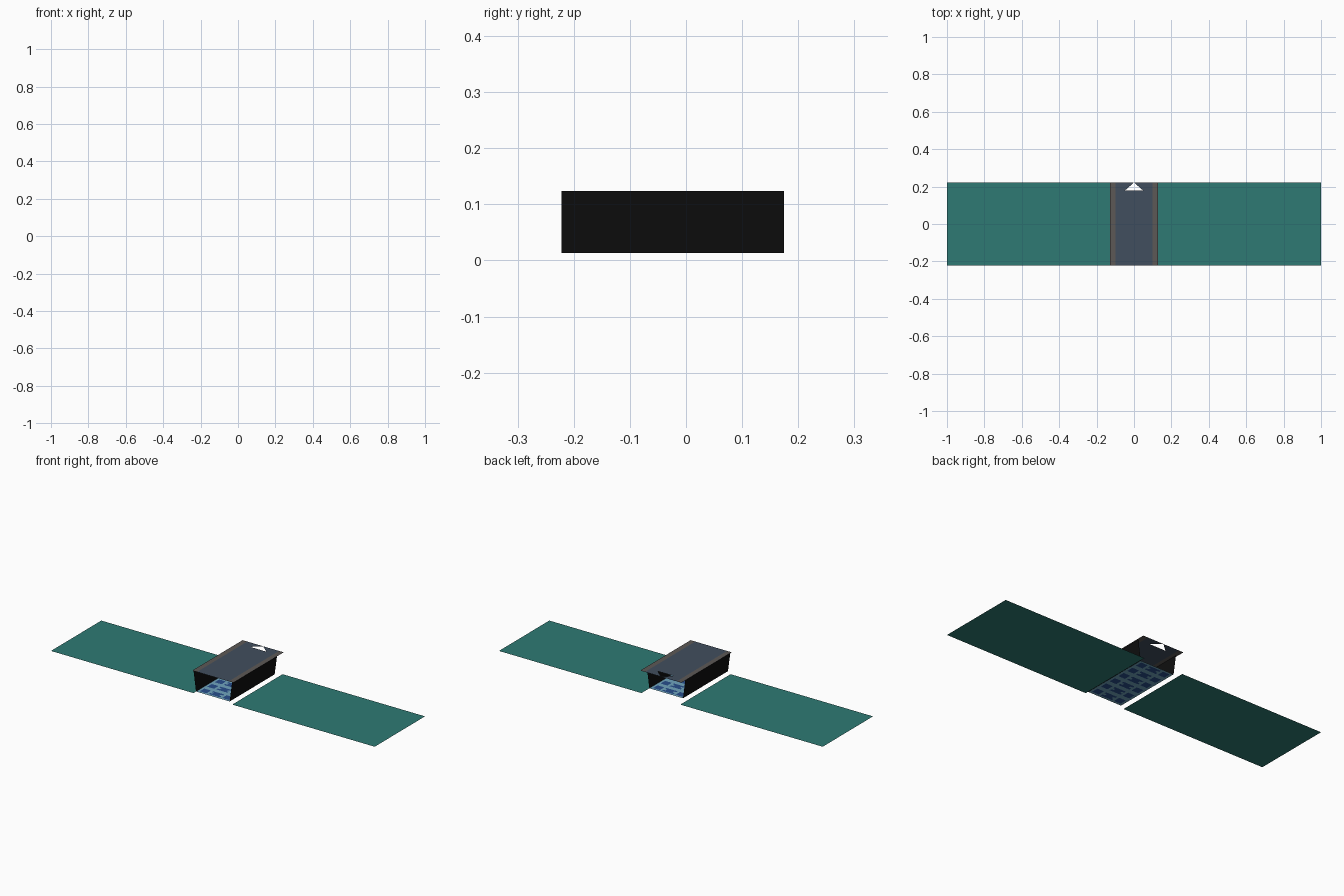
import bpy, bmesh

if "Cube" in bpy.data.objects:
    bpy.data.objects.remove(bpy.data.objects["Cube"])

def srgb(*rgb):
    def lin(c):
        c /= 255
        return c / 12.92 if c <= 0.04045 else ((c + 0.055) / 1.055) ** 2.4
    return [lin(c) for c in rgb] + [1.0]

def material(name, *rgb):
    m = bpy.data.materials.new(name)
    m.diffuse_color = srgb(*rgb)
    m.use_nodes = True
    m.node_tree.nodes["Principled BSDF"].inputs["Base Color"].default_value = m.diffuse_color
    return m

TEAL = material("teal", 46, 122, 116)
SLATE = material("slate", 65, 78, 94)
TRIM = material("warm_grey", 92, 88, 86)
BLACK = material("black", 14, 14, 14)
SKY = material("light_blue", 112, 165, 190)
NAVY = material("dark_blue", 40, 78, 140)

def build(name, polys, mats, indices=None):
    """Make an object from lists of corner points, one list per face."""
    bm = bmesh.new()
    for k, pts in enumerate(polys):
        f = bm.faces.new([bm.verts.new(p) for p in pts])
        f.material_index = indices[k] if indices else 0
    bmesh.ops.remove_doubles(bm, verts=bm.verts, dist=1e-5)
    me = bpy.data.meshes.new(name)
    bm.to_mesh(me)
    bm.free()
    for m in mats:
        me.materials.append(m)
    ob = bpy.data.objects.new(name, me)
    bpy.context.collection.objects.link(ob)
    return ob

FRONT, BACK, END = -0.222, 0.222, 0.175   # END: back of floor and walls
TOP, BASE = 0.124, 0.013

def flat(x0, x1, y0, y1, z):
    return [(x0, y0, z), (x1, y0, z), (x1, y1, z), (x0, y1, z)]

for s, side in ((-1, "left"), (1, "right")):
    def mir(pts):
        pts = [(s * x, y, z) for x, y, z in pts]
        return pts if s > 0 else pts[::-1]
    # wide side panel lying on the ground
    build(side + "_panel", [mir(flat(0.12, 1.0, FRONT, BACK, 0))], [TEAL])
    # leaning side wall
    build(side + "_wall", [mir([(0.104, FRONT, BASE), (0.104, END, BASE),
                                (0.119, END, TOP), (0.119, FRONT, TOP)])], [BLACK])
    # half of the lid, with half of the triangular opening at the back
    lid = [(0, FRONT), (0.098, FRONT), (0.098, BACK), (0, BACK), (0.05, 0.178), (0, 0.178)]
    build(side + "_lid", [mir([(x, y, TOP) for x, y in lid]),
                          mir(flat(0.098, 0.127, FRONT, BACK, TOP))], [SLATE, TRIM], [0, 1])

# patterned floor: grid of small squares with repeating dark star shapes
NX, NY = 15, 30
dx, dy = 0.208 / NX, (END - FRONT) / NY
cells, idx = [], []
for i in range(NX):
    for j in range(NY):
        x, y = -0.104 + i * dx, FRONT + j * dy
        cells.append(flat(x, x + dx, y, y + dy, BASE))
        a, b = abs(i % 5 - 2), abs(j % 5 - 2)
        idx.append(1 if max(a, b) <= 1 or (a == 2 and b == 1 and i % 2) else 0)
build("patterned_floor", cells, [SKY, NAVY], idx)
